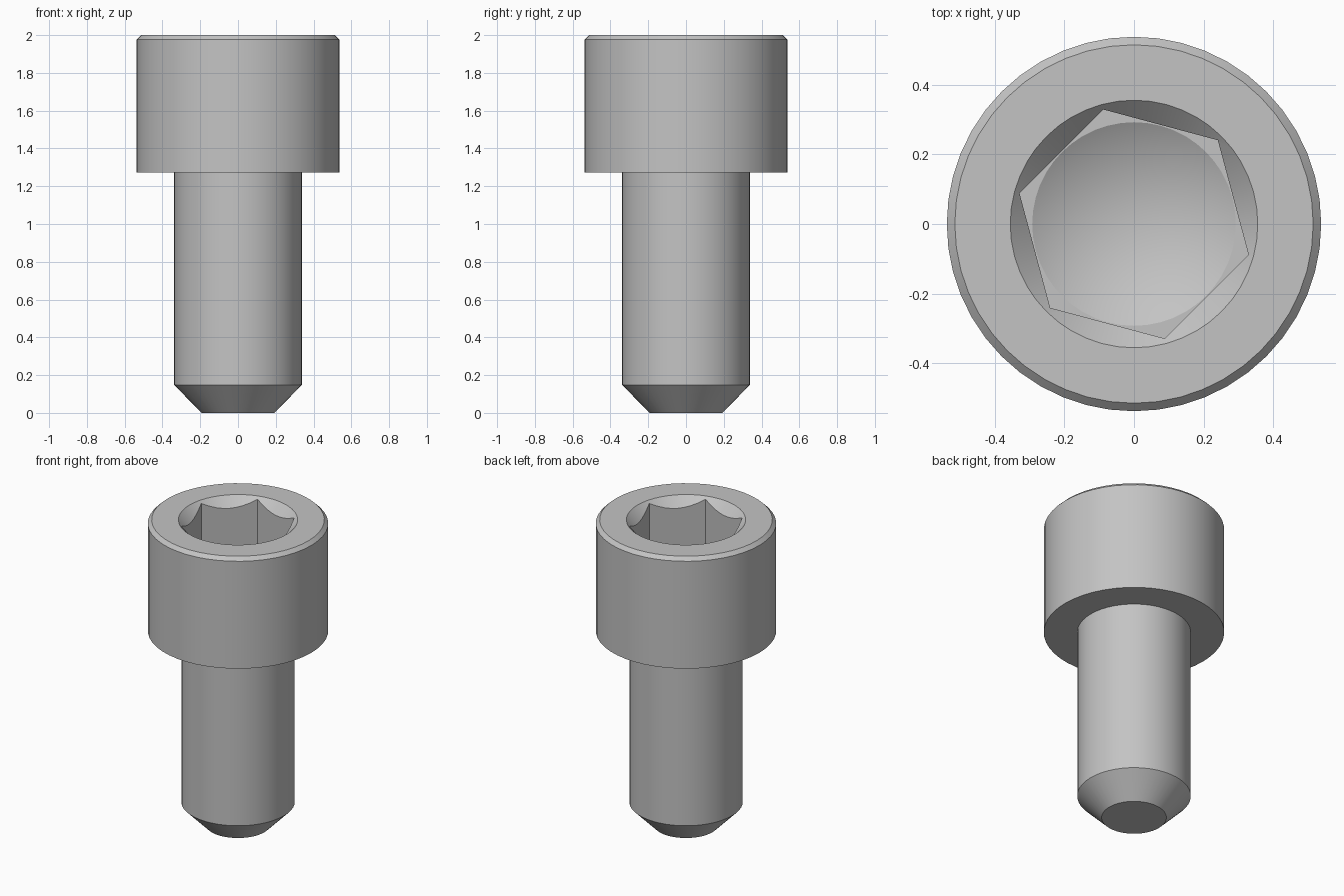
import bpy
import bmesh
from math import pi, radians
from mathutils import Matrix

cube = bpy.data.objects.get("Cube")
if cube:
    bpy.data.objects.remove(cube, do_unlink=True)

SIDES = 48
TOP = 2.0
HEAD_BASE = 1.272
HEAD_R, SHANK_R = 0.537, 0.338
SOCKET_R, HEX_R, DRILL_R = 0.355, 0.34, 0.292
SOCKET_FLOOR = 1.63
DRILL_TIP = SOCKET_FLOOR - 0.169

steel = bpy.data.materials.new("grey_steel")
colour = (0.55, 0.55, 0.55, 1.0)
steel.diffuse_color = colour
steel.use_nodes = True
steel.node_tree.nodes["Principled BSDF"].inputs["Base Color"].default_value = colour


def add_object(name, bm):
    bmesh.ops.recalc_face_normals(bm, faces=bm.faces)
    mesh = bpy.data.meshes.new(name)
    bm.to_mesh(mesh)
    bm.free()
    mesh.materials.append(steel)
    obj = bpy.data.objects.new(name, mesh)
    bpy.context.collection.objects.link(obj)
    return obj


def lathe(name, profile, sides=SIDES, turn=0.0):
    """Solid of revolution; the profile's inner ends are closed with flat caps."""
    bm = bmesh.new()
    rings = []
    for r, z in profile:
        if r == 0:
            rings.append([bm.verts.new((0, 0, z))] * sides)
        else:
            rings.append([bm.verts.new(Matrix.Rotation(turn + 2 * pi * i / sides, 3, "Z")
                                       @ bm_point(r, z)) for i in range(sides)])
    for low, high in zip(rings, rings[1:]):
        for i in range(sides):
            j = (i + 1) % sides
            corners = dict.fromkeys((low[i], low[j], high[j], high[i]))
            bm.faces.new(list(corners))
    for ring in (rings[0], rings[-1]):
        if ring[0] is not ring[1]:
            bm.faces.new(ring)
    return add_object(name, bm)


def bm_point(r, z):
    return Matrix.Translation((r, 0, z)).translation


# Screw body: chamfered tip, shank and chamfered cylindrical head
screw = lathe("socket_head_screw", [
    (0.193, 0), (SHANK_R, 0.148), (SHANK_R, HEAD_BASE),
    (HEAD_R, HEAD_BASE), (HEAD_R, TOP - 0.023), (HEAD_R - 0.023, TOP)])

# Socket: hexagonal hole, drilled cone below it and a 45 degree countersink
cutters = [
    lathe("hex_cutter", [(HEX_R, SOCKET_FLOOR), (HEX_R, TOP + 0.1)], 6, radians(45)),
    lathe("drill_cutter", [(0, DRILL_TIP), (DRILL_R, SOCKET_FLOOR),
                           (DRILL_R, SOCKET_FLOOR + 0.1)]),
    lathe("countersink_cutter", [(SOCKET_R - 0.1, TOP - 0.1),
                                 (SOCKET_R + 0.05, TOP + 0.05)]),
]

bpy.ops.object.select_all(action="DESELECT")
screw.select_set(True)
bpy.context.view_layer.objects.active = screw
for cutter in cutters:
    cutter.hide_render = True
    cut = screw.modifiers.new(cutter.name, "BOOLEAN")
    cut.operation = "DIFFERENCE"
    cut.solver = "EXACT"
    cut.object = cutter
    bpy.ops.object.modifier_apply(modifier=cut.name)
    bpy.data.objects.remove(cutter, do_unlink=True)

# Round surfaces smooth, chamfer and socket edges sharp
bpy.ops.object.shade_smooth_by_angle(angle=radians(25))
